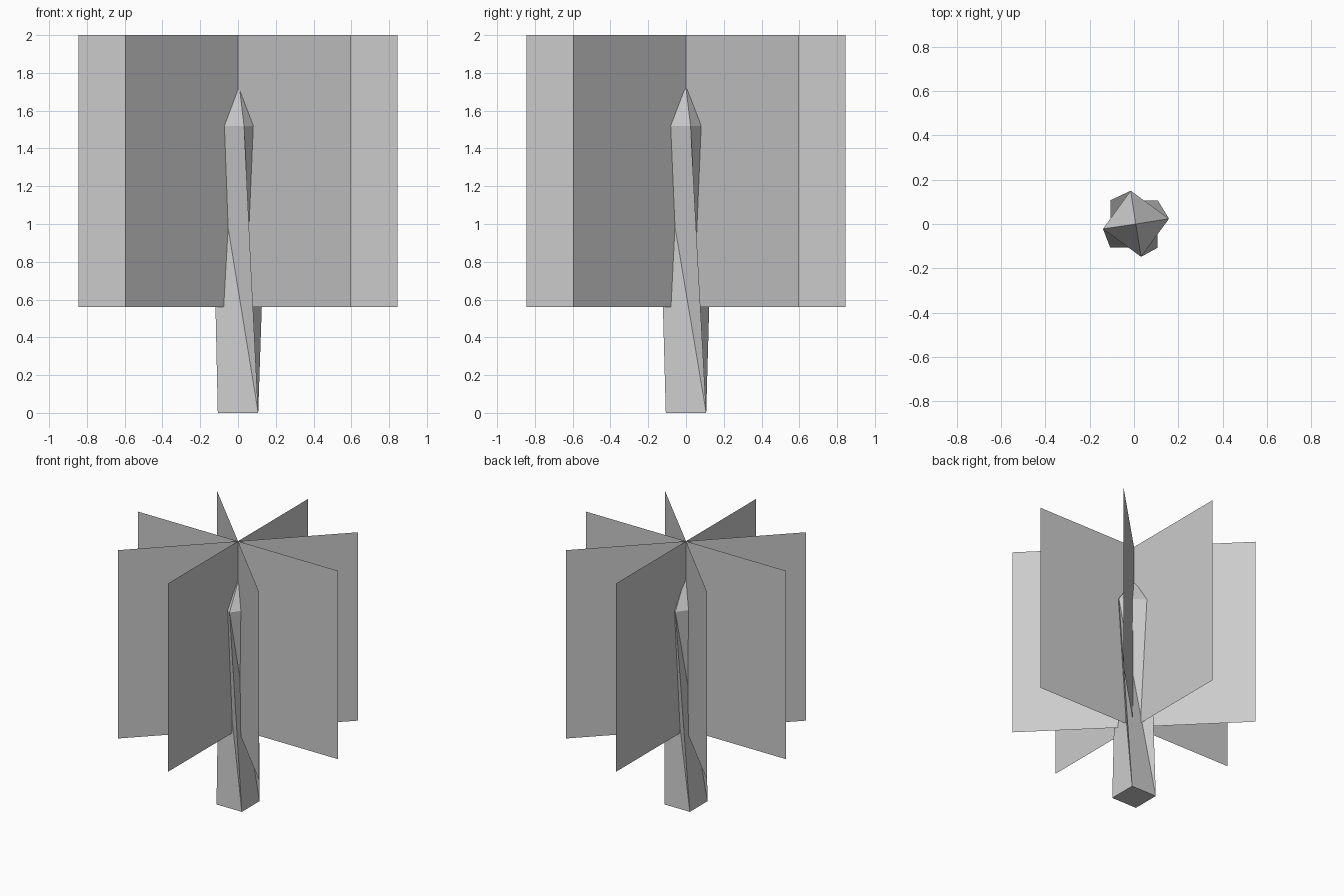
import bpy, bmesh, math

if "Cube" in bpy.data.objects:
    bpy.data.objects.remove(bpy.data.objects["Cube"])

def finish(bm, name):
    me = bpy.data.meshes.new(name)
    bm.to_mesh(me)
    bm.free()
    ob = bpy.data.objects.new(name, me)
    bpy.context.collection.objects.link(ob)
    return ob

# Twisted four-sided trunk with a pointed tip
B, TOP_Z = 0.107, 1.52
base = [(-B, -B), (B, -B), (B, B), (-B, B)]
top = [(-0.14, -0.022), (0.032, -0.148), (0.158, 0.024), (-0.015, 0.15)]
bm = bmesh.new()
lo = [bm.verts.new((x, y, 0)) for x, y in base]
hi = [bm.verts.new((x, y, TOP_Z)) for x, y in top]
tip = bm.verts.new((0.008, 0, 1.72))
for i in range(4):
    j = (i + 1) % 4
    bm.faces.new((lo[i], lo[j], hi[i]))    # inward-folded side
    bm.faces.new((lo[j], hi[j], hi[i]))
    bm.faces.new((hi[i], hi[j], tip))      # tip facet
bm.faces.new(lo[::-1])
finish(bm, "trunk")

# Crossed foliage cards, fanned around the trunk axis
R, Z0, Z1 = 0.845, 0.56, 2.0
for k in range(4):
    a = k * math.pi / 4
    c, s = R * math.cos(a), R * math.sin(a)
    bm = bmesh.new()
    bm.faces.new([bm.verts.new(p) for p in
                  ((-c, -s, Z0), (c, s, Z0), (c, s, Z1), (-c, -s, Z1))])
    finish(bm, f"foliage_card_{k + 1}")
